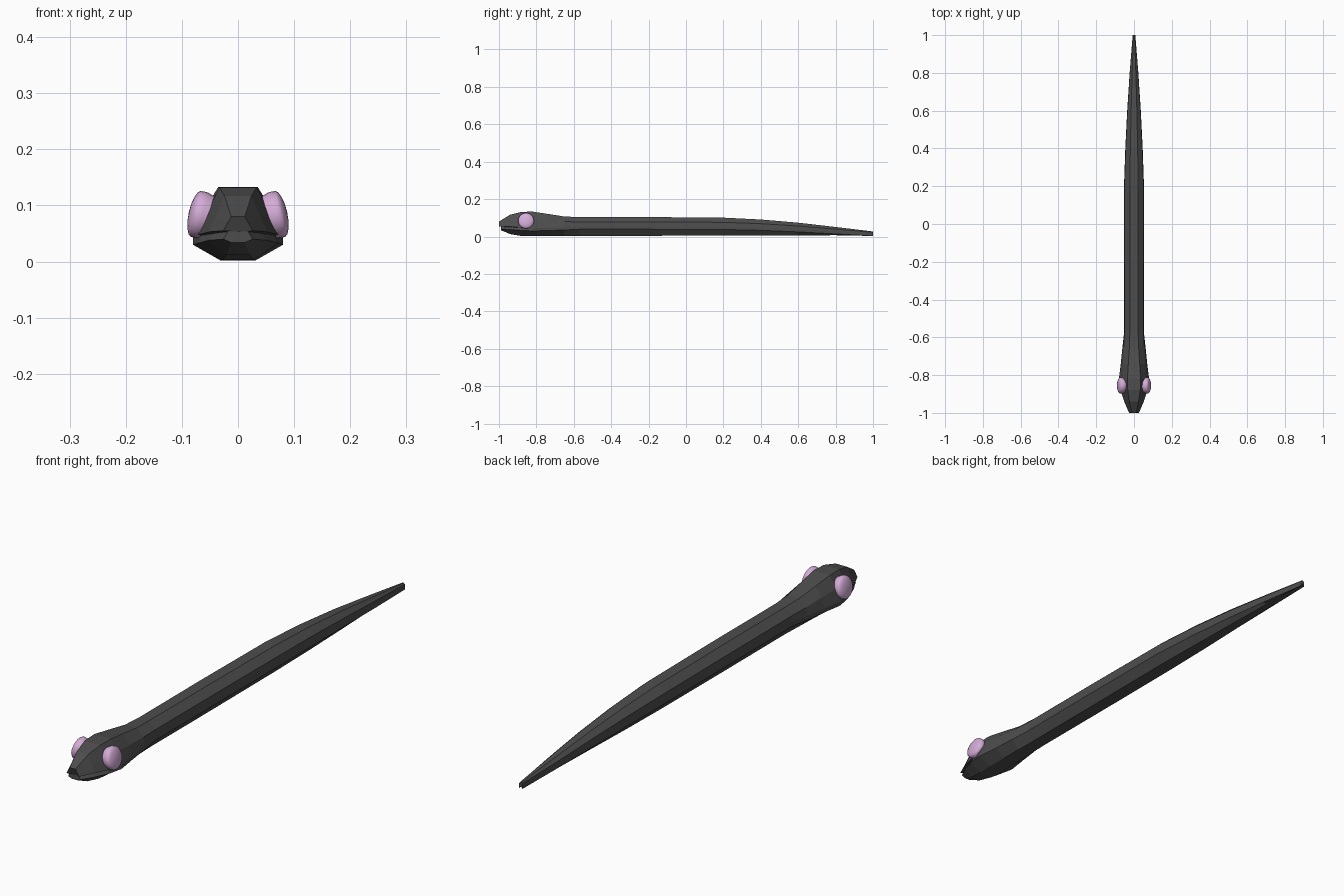
import bpy, bmesh, math
from mathutils import Matrix, Vector

cube = bpy.data.objects.get("Cube")
if cube:
    bpy.data.objects.remove(cube, do_unlink=True)


def material(name, color):
    mat = bpy.data.materials.new(name)
    mat.use_nodes = True
    mat.diffuse_color = (*color, 1)
    mat.node_tree.nodes["Principled BSDF"].inputs["Base Color"].default_value = (*color, 1)
    return mat


def finish(name, bm, mat):
    bmesh.ops.recalc_face_normals(bm, faces=bm.faces)
    mesh = bpy.data.meshes.new(name)
    bm.to_mesh(mesh)
    bm.free()
    mesh.materials.append(mat)
    obj = bpy.data.objects.new(name, mesh)
    bpy.context.collection.objects.link(obj)
    return obj


grey = material("dark grey skin", (0.075, 0.075, 0.075))
pink = material("pink eye", (0.66, 0.41, 0.68))


def section(y, top, cheek, lip, gap, base, setback=0.0):
    """Half outline from crown to belly, each entry (half width, height)."""
    w, z = lip
    half = [(*top, 0), (*cheek, 0), (w, z, 0), (w - gap, z - gap * 0.2, setback),
            (w, z - max(0.015, gap * 0.4), setback), (*base, setback)]
    right = [Vector((x, y + back, h)) for x, h, back in half]
    return right + [Vector((-p.x, p.y, p.z)) for p in reversed(right)]


def body_section(y, w, low, high):
    h = high - low
    return section(y, (w * 0.42, high), (w * 0.96, low + h * 0.74),
                   (w, low + h * 0.5), 0, (w * 0.5, low), 0)


# Head, from snout to neck
sections = [
    section(-1.0, (0.012, 0.08), (0.019, 0.068), (0.026, 0.055), 0.008, (0.012, 0.034), 0.01),
    section(-0.94, (0.024, 0.117), (0.04, 0.08), (0.052, 0.053), 0.012, (0.02, 0.013)),
    section(-0.88, (0.033, 0.132), (0.056, 0.088), (0.071, 0.048), 0.006, (0.028, 0.003)),
    section(-0.82, (0.035, 0.133), (0.062, 0.09), (0.08, 0.045), 0, (0.031, 0.002)),
    section(-0.74, (0.03, 0.121), (0.058, 0.086), (0.07, 0.047), 0, (0.03, 0.002)),
    section(-0.65, (0.024, 0.107), (0.054, 0.08), (0.061, 0.05), 0, (0.028, 0.003)),
]
# Trunk and tapering tail: position, half width, belly and back height
for row in [(-0.57, 0.052, 0.004, 0.104), (-0.2, 0.053, 0.004, 0.104),
            (0.2, 0.053, 0.005, 0.101), (0.4, 0.046, 0.005, 0.091),
            (0.6, 0.036, 0.006, 0.074), (0.8, 0.023, 0.007, 0.051),
            (1.0, 0.007, 0.009, 0.027)]:
    sections.append(body_section(*row))

bm = bmesh.new()
rings = [[bm.verts.new(p) for p in ring] for ring in sections]
count = len(rings[0])
for a, b in zip(rings, rings[1:]):
    for i in range(count):
        j = (i + 1) % count
        bm.faces.new((a[i], a[j], b[j], b[i]))
# Separate upper and lower snout caps meet inside the mouth
snout = rings[0]
bm.faces.new(snout[:4] + snout[8:])
bm.faces.new(snout[3:9])
bm.faces.new(rings[-1])
finish("snake_body", bm, grey)


# Domed eyes, turned slightly upward
profile = [(-0.03, 0.036), (-0.012, 0.042), (0, 0.042), (0.005, 0.038),
           (0.009, 0.029), (0.012, 0.016), (0.013, 0)]
for side, name in ((1, "left_eye"), (-1, "right_eye")):
    bm = bmesh.new()
    verts = [bm.verts.new((r, 0, d)) for d, r in profile]
    edges = [bm.edges.new(pair) for pair in zip(verts, verts[1:])]
    bmesh.ops.spin(bm, geom=verts + edges, cent=(0, 0, 0), axis=(0, 0, 1),
                   angle=math.tau, steps=24)
    bmesh.ops.remove_doubles(bm, verts=bm.verts, dist=0.0005)
    bmesh.ops.holes_fill(bm, edges=bm.edges, sides=0)
    outward = Vector((side, 0, 0.22))
    turn = outward.to_track_quat('Z', 'Y').to_matrix().to_4x4()
    place = Matrix.Translation((side * 0.075, -0.855, 0.085))
    bm.transform(place @ turn)
    eye = finish(name, bm, pink)
    bpy.ops.object.select_all(action='DESELECT')
    eye.select_set(True)
    bpy.context.view_layer.objects.active = eye
    bpy.ops.object.shade_smooth_by_angle(angle=math.radians(40))
